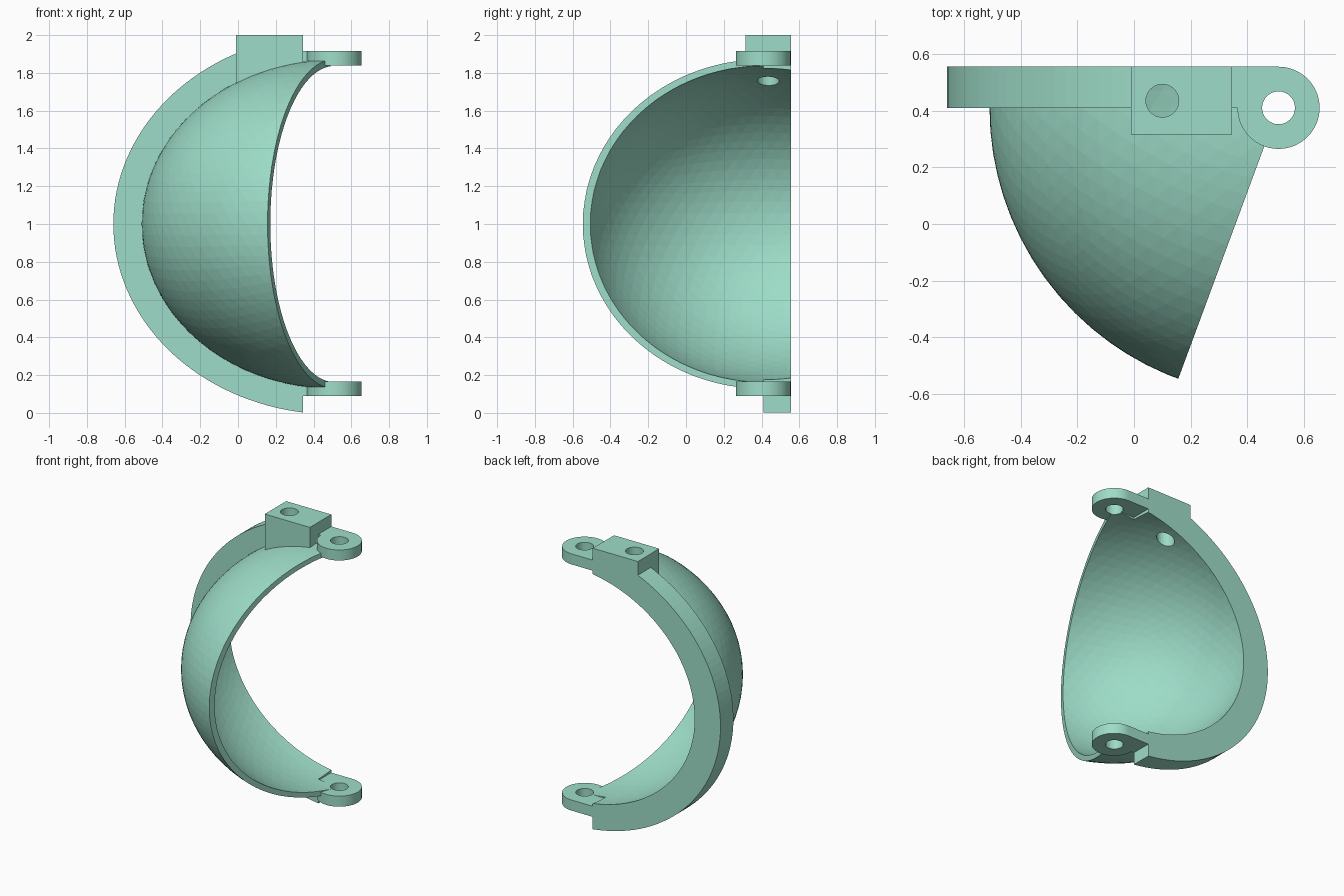
import bpy
import bmesh
from math import sin, cos, tau, radians
from mathutils import Matrix, Vector

cube = bpy.data.objects.get("Cube")
if cube:
    bpy.data.objects.remove(cube, do_unlink=True)

# One pale green for everything
green = bpy.data.materials.new("pale green")
green.use_nodes = True
COLOUR = (0.34, 0.72, 0.58, 1)
green.diffuse_color = COLOUR
green.node_tree.nodes["Principled BSDF"].inputs["Base Color"].default_value = COLOUR

# Shared layout: hinge axis and ellipsoid centre coincide
HINGE = Vector((0.51, 0.41, 1.0))
BACK = 0.555      # rear plane
END = 0.345       # where flange and block stop
HOLE = 0.058


def finish(name, bm):
    bmesh.ops.recalc_face_normals(bm, faces=bm.faces)
    mesh = bpy.data.meshes.new(name)
    bm.to_mesh(mesh)
    bm.free()
    mesh.materials.append(green)
    obj = bpy.data.objects.new(name, mesh)
    bpy.context.collection.objects.link(obj)
    return obj


def prism(name, outline, direction):
    """Extrude a closed outline of 3D points."""
    bm = bmesh.new()
    face = bm.faces.new([bm.verts.new(p) for p in outline])
    made = bmesh.ops.extrude_face_region(bm, geom=[face])["geom"]
    bmesh.ops.translate(bm, vec=direction,
                        verts=[v for v in made if isinstance(v, bmesh.types.BMVert)])
    return finish(name, bm)


def box(name, low, high):
    (x0, y0, z0), (x1, y1, z1) = low, high
    base = [(x0, y0, z0), (x1, y0, z0), (x1, y1, z0), (x0, y1, z0)]
    return prism(name, base, (0, 0, z1 - z0))


def disc(name, x, y, radius, z0, z1, sides=64):
    ring = [(x + radius * cos(tau * i / sides), y + radius * sin(tau * i / sides), z0)
            for i in range(sides)]
    return prism(name, ring, (0, 0, z1 - z0))


def ellipsoid(name, radius, height):
    bm = bmesh.new()
    bmesh.ops.create_icosphere(
        bm, subdivisions=5, radius=1,
        matrix=Matrix.Translation(HINGE) @ Matrix.Diagonal((radius, radius, height, 1)))
    return finish(name, bm)


def combine(target, other, operation):
    mod = target.modifiers.new("cut", "BOOLEAN")
    mod.operation = operation
    mod.solver = "EXACT"
    mod.object = other
    bpy.context.view_layer.objects.active = target
    bpy.ops.object.modifier_apply(modifier=mod.name)
    bpy.data.objects.remove(other, do_unlink=True)


# Domed shell, trimmed by a slanted plane through the hinge axis
shell = ellipsoid("domed_shell", 1.02, 0.872)
tip = HINGE + 1.5 * Vector((-sin(radians(20.3)), -cos(radians(20.3)), 0))
wedge = prism("wedge", [(HINGE.x, HINGE.y, -0.2), (END - 0.01, HINGE.y, -0.2),
                        (END - 0.01, 0.5, -0.2), (-1, 0.5, -0.2),
                        (-1, tip.y, -0.2), (tip.x, tip.y, -0.2)], (0, 0, 2.4))
combine(shell, wedge, "INTERSECT")

# Flat flange around the rear edge
SIDES = 144
arc = [(HINGE.x + 1.17 * cos(tau * i / SIDES), HINGE.y, 1 + 1.008 * sin(tau * i / SIDES))
       for i in range(SIDES)]
flange = prism("flange", arc, (0, BACK - HINGE.y, 0))
combine(flange, box("end_cut", (END, 0, -1), (3, 1, 3)), "DIFFERENCE")
combine(shell, flange, "UNION")

# Mounting block on top
combine(shell, box("mounting_block", (-0.01, 0.315, 1.5), (END, BACK, 2.0)), "UNION")

# Hollow out the inside
combine(shell, ellipsoid("hollow", 0.978, 0.837), "DIFFERENCE")

# Hinge lugs at top and bottom
for z0, z1 in ((1.84, 1.915), (0.09, 0.165)):
    lug = disc("hinge_lug", HINGE.x, HINGE.y, 0.145, z0, z1)
    web = box("lug_web", (0.31, HINGE.y, z0), (HINGE.x, BACK, z1))
    combine(lug, web, "UNION")
    combine(shell, lug, "UNION")

# Hinge pin holes and the screw hole through the block
combine(shell, disc("pin_hole", HINGE.x, HINGE.y, HOLE, -0.5, 2.5, 32), "DIFFERENCE")
combine(shell, disc("screw_hole", 0.1, 0.435, HOLE, 1.2, 2.5, 32), "DIFFERENCE")
